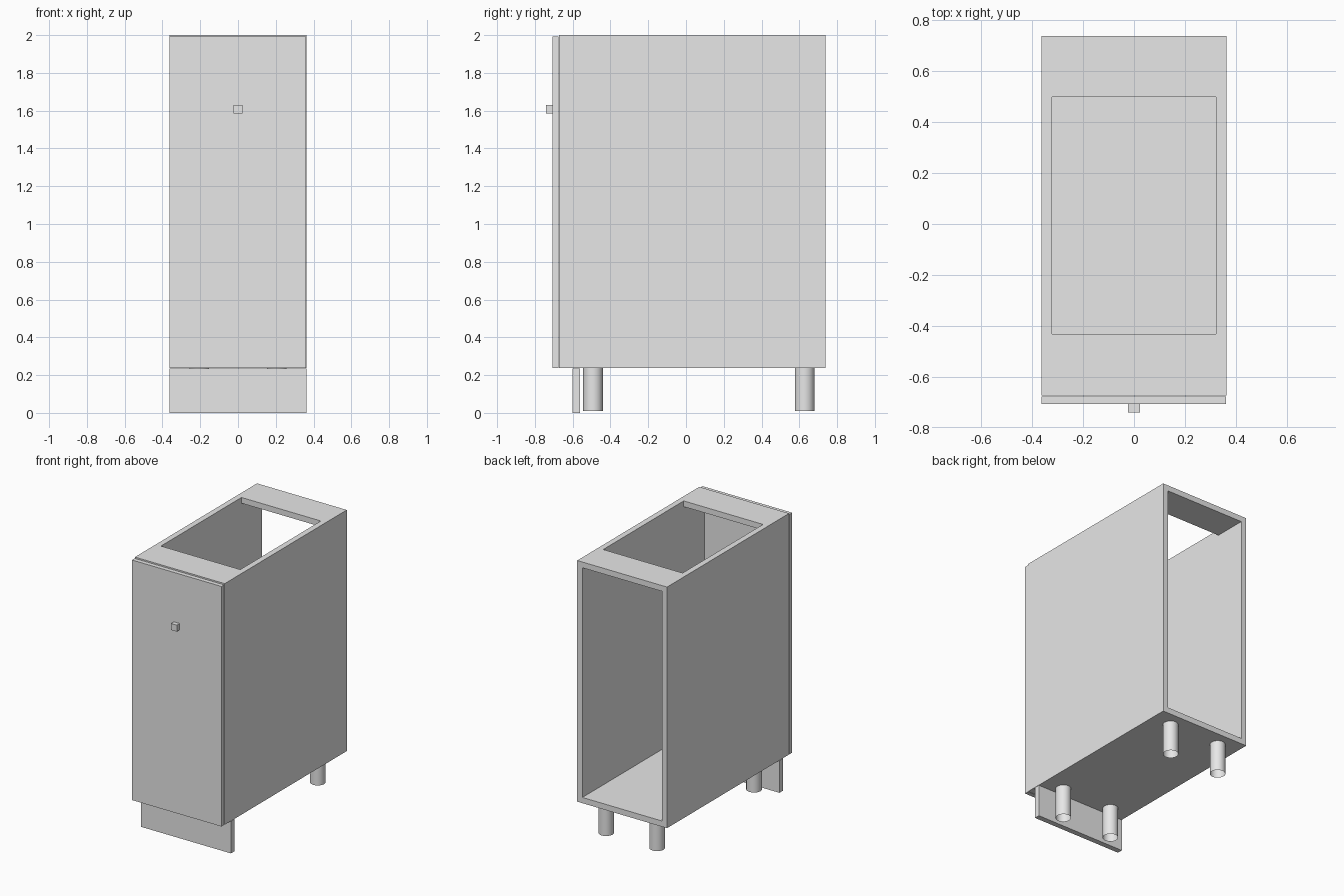
import bpy
import bmesh
from mathutils import Matrix, Vector

cube = bpy.data.objects.get("Cube")
if cube:
    bpy.data.objects.remove(cube, do_unlink=True)

# Single plain finish
finish = bpy.data.materials.new("light_grey")
finish.use_nodes = True
GREY = (0.8, 0.8, 0.8, 1.0)
finish.diffuse_color = GREY
finish.node_tree.nodes["Principled BSDF"].inputs["Base Color"].default_value = GREY


def add_object(name, bm):
    bmesh.ops.recalc_face_normals(bm, faces=bm.faces)
    mesh = bpy.data.meshes.new(name)
    bm.to_mesh(mesh)
    bm.free()
    mesh.materials.append(finish)
    obj = bpy.data.objects.new(name, mesh)
    bpy.context.collection.objects.link(obj)
    return obj


def box(name, x, y, z):
    """Box spanning the (min, max) pairs on each axis."""
    bm = bmesh.new()
    size = Vector((x[1] - x[0], y[1] - y[0], z[1] - z[0]))
    centre = Vector((sum(x), sum(y), sum(z))) / 2
    bmesh.ops.create_cube(bm, size=1, matrix=Matrix.LocRotScale(centre, None, size))
    add_object(name, bm)


def leg(name, x, y):
    """Hollow tubular foot, open at the bottom."""
    bm = bmesh.new()
    bmesh.ops.create_cone(bm, cap_ends=False, segments=32, radius1=LEG_R, radius2=LEG_R,
                          depth=BASE - LEG_Z,
                          matrix=Matrix.Translation((x, y, (BASE + LEG_Z) / 2)))
    obj = add_object(name, bm)
    for face in obj.data.polygons:
        face.use_smooth = True


W, T = 0.363, 0.042            # half width, board thickness
FRONT, BACK = -0.672, 0.738    # carcass depth
BASE, TOP = 0.237, 2.0         # carcass height
RAIL = 0.24                    # depth of the top rails
LEG_R, LEG_Z = 0.052, 0.01
inner = (T - W, W - T)

# Carcass boards
box("left_side", (W - T, W), (FRONT, BACK), (BASE, TOP))
box("right_side", (-W, T - W), (FRONT, BACK), (BASE, TOP))
box("floor_panel", inner, (FRONT, BACK), (BASE, BASE + T))
box("front_top_rail", inner, (FRONT, FRONT + RAIL), (TOP - T, TOP))
box("back_top_rail", inner, (BACK - RAIL, BACK), (TOP - T, TOP))

# Door, knob and plinth
box("door", (-W, W - 0.002), (-0.707, -0.676), (BASE, 1.992))
box("knob", (-0.023, 0.023), (-0.74, -0.707), (1.584, 1.631))
box("plinth", (-W, W), (-0.6, -0.56), (0.0, 0.235))

# Feet
for side, x in (("left", 0.206), ("right", -0.206)):
    for end, y in (("front", -0.492), ("back", 0.628)):
        leg(f"{end}_{side}_leg", x, y)
